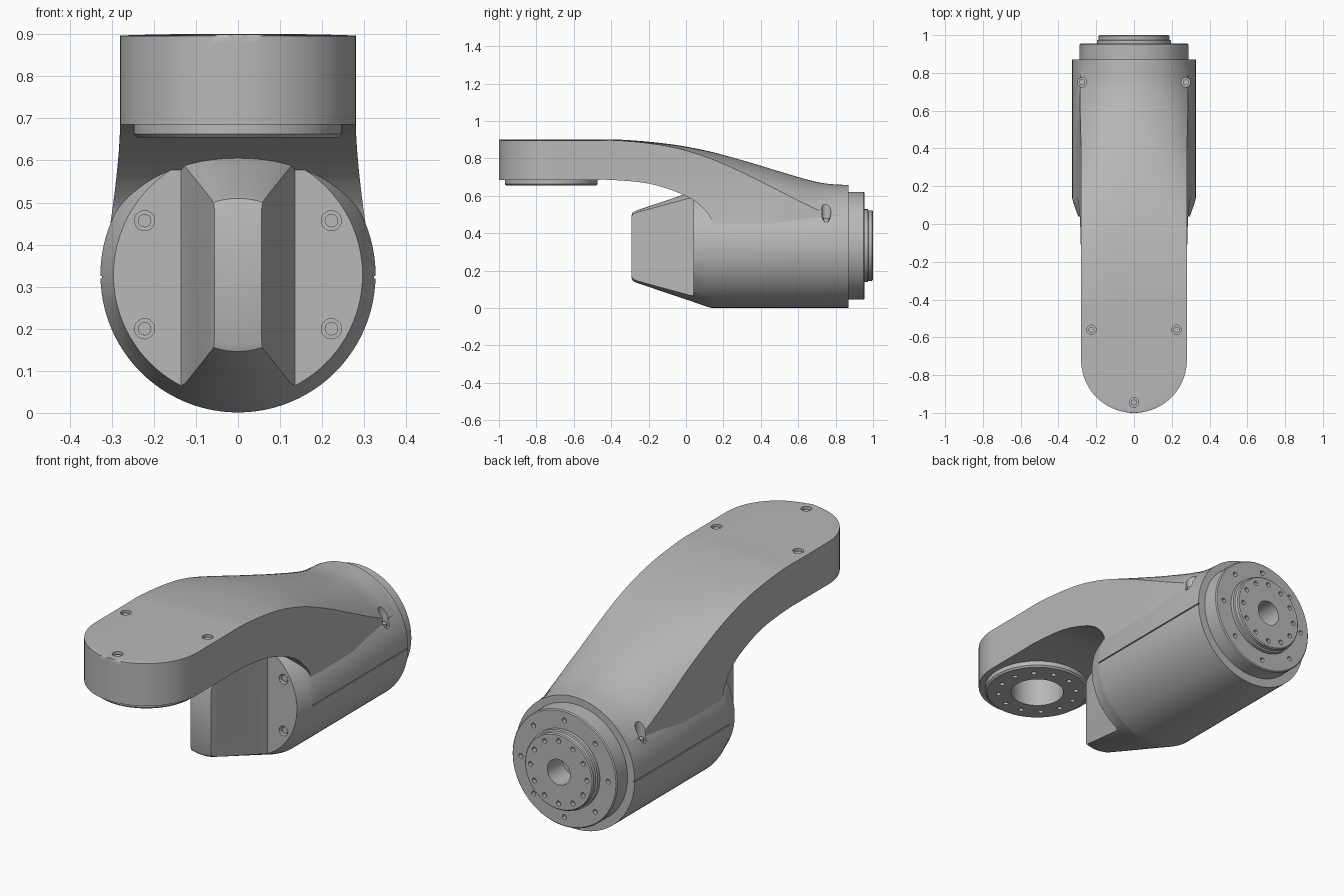
import bpy, bmesh, math
from mathutils import Matrix, Vector

if "Cube" in bpy.data.objects:
    bpy.data.objects.remove(bpy.data.objects["Cube"], do_unlink=True)

grey = bpy.data.materials.new("machined grey")
grey.use_nodes = True
grey.diffuse_color = (0.48, 0.48, 0.48, 1)
grey.node_tree.nodes["Principled BSDF"].inputs["Base Color"].default_value = grey.diffuse_color

CZ = 0.328        # height of the body axis
ARM_W = 0.28      # half width of the arm
PAD_Y = -0.72     # centre of the round arm end


def finish(bm, name):
    bmesh.ops.recalc_face_normals(bm, faces=bm.faces)
    mesh = bpy.data.meshes.new(name)
    bm.to_mesh(mesh)
    bm.free()
    mesh.materials.append(grey)
    ob = bpy.data.objects.new(name, mesh)
    bpy.context.collection.objects.link(ob)
    return ob


def bridge(bm, rings):
    """Skin a list of closed rings and cap both ends."""
    rings = [[bm.verts.new(p) for p in ring] for ring in rings]
    for a, b in zip(rings, rings[1:]):
        for i in range(len(a)):
            j = (i + 1) % len(a)
            bm.faces.new((a[i], a[j], b[j], b[i]))
    bm.faces.new(rings[0])
    bm.faces.new(rings[-1])


def lathe(bm, profile, centre, axis, n=96):
    """Solid of revolution; profile holds (radius, distance along axis)."""
    turn = Vector((0, 0, 1)).rotation_difference(Vector(axis)).to_matrix()
    angles = [2 * math.pi * i / n for i in range(n)]
    bridge(bm, [[Vector(centre) + turn @ Vector((r * math.cos(a), r * math.sin(a), d))
                 for a in angles] for r, d in profile])


def turned(name, profile, centre, axis):
    bm = bmesh.new()
    lathe(bm, profile, centre, axis)
    return finish(bm, name)


def pin(bm, centre, axis, radius, depth, n=20):
    """Short cylinder centred on a surface point."""
    lathe(bm, [(radius, -depth), (radius, depth)], centre, axis, n)


def cut(targets, cutter_bm):
    cutter = finish(cutter_bm, "cutter")
    cutter.hide_render = True
    for ob in targets:
        mod = ob.modifiers.new("cut", 'BOOLEAN')
        mod.operation, mod.solver, mod.object = 'DIFFERENCE', 'EXACT', cutter
        bpy.context.view_layer.objects.active = ob
        bpy.ops.object.modifier_apply(modifier=mod.name)
    bpy.data.objects.remove(cutter, do_unlink=True)


def curve(points, y):
    """Smooth interpolation through (y, value) points."""
    if y <= points[0][0]:
        return points[0][1]
    for i in range(len(points) - 1):
        (y0, v0), (y1, v1) = points[i], points[i + 1]
        if y <= y1:
            p, q = points[max(i - 1, 0)], points[min(i + 2, len(points) - 1)]
            m0 = (v1 - p[1]) / (y1 - p[0]) * (y1 - y0)
            m1 = (q[1] - v0) / (q[0] - y0) * (y1 - y0)
            s = (y - y0) / (y1 - y0)
            return (v0 * (1 + 2 * s) * (1 - s) ** 2 + m0 * s * (1 - s) ** 2
                    + v1 * s * s * (3 - 2 * s) + m1 * s * s * (s - 1))
    return points[-1][1]


# Arm: lofted from a flat round end into the crown of the body
crown = [(-.5, .9), (-.35, .9), (-.1, .878), (.1, .843), (.3, .79), (.5, .73),
         (.65, .686), (.75, .665), (.87, .657)]
edge = [(-.5, .896), (-.35, .895), (-.1, .865), (.1, .81), (.3, .725), (.5, .625),
        (.65, .55), (.75, .507), (.87, .49)]
under = [(-.5, .685), (-.4, .685), (-.2, .665), (-.05, .62), (.05, .57), (.12, .5),
         (.14, .46), (.155, .39), (.17, .335), (.87, .335)]


def arm_section(y):
    top, rim, low = curve(crown, y), curve(edge, y), curve(under, y)
    base = ARM_W
    if y < PAD_Y:
        base = math.sqrt(max(ARM_W ** 2 - (y - PAD_Y) ** 2, 0.0001))
    fade = min(max((.87 - y) / .4, 0), 1)

    def width(z):
        s = min(max((.685 - z) / .355, 0), 1)
        return base + .043 * s ** 1.5 * fade

    side = [low + (rim - low) * i / 12 for i in range(13)]
    half = [(width(z), z) for z in side]
    flat = math.sqrt(.325 ** 2 - ARM_W ** 2)
    for i in range(11, 0, -1):
        u = i / 12
        lift = (math.sqrt(.325 ** 2 - (u * ARM_W) ** 2) - flat) / (.325 - flat)
        half.append((width(rim) * u, rim + (top - rim) * lift))
    left = [(x, y, z) for x, z in half]
    return left + [(0, y, top)] + [(-x, y, z) for x, y, z in reversed(left)]


stations = [PAD_Y - ARM_W * math.cos(math.pi / 2 * i / 20) for i in range(20)]
stations += [PAD_Y + .04 * i for i in range(20)]
stations += [.06 + .01 * i for i in range(13)] + [.21 + .03 * i for i in range(23)]
bm = bmesh.new()
bridge(bm, [arm_section(y) for y in stations])
arm = finish(bm, "arm")

# Body: round housing with a cone nose
body = turned("body", [(.165, -.292), (.182, -.285), (.192, -.268), (.296, .04), (.322, .115),
                       (.327, .135), (.327, .87)], (0, 0, CZ), (0, 1, 0))

# Nose trimmed on both sides into a tapered fin, leaving a flat shoulder
bm = bmesh.new()
fin = [(.135, .04), (.125, .01), (.065, -.265), (.05, -.31), (.5, -.31), (.5, .04)]
for s in (1, -1):
    bridge(bm, [[(s * x, y, z) for x, y in fin] for z in (-.1, .9)])
cut([body], bm)

# Side seam grooves and shoulder screw recesses
shoulder = [(sx * .222, .04, z) for sx in (1, -1) for z in (.2, .457)]
bm = bmesh.new()
for s in (1, -1):
    bmesh.ops.create_cube(bm, size=1, matrix=Matrix.Translation((s * .327, .51, .322))
                          @ Matrix.Diagonal((.012, .78, .006, 1)))
for p in shoulder:
    pin(bm, p, (0, 1, 0), .024, .03)
cut([body], bm)

# Mounting pad under the arm end
pad = turned("mounting_pad", [(.24, .655), (.248, .663), (.248, .69)], (0, PAD_Y, 0), (0, 0, 1))
bm = bmesh.new()
lathe(bm, [(.125, .6), (.125, .8)], (0, PAD_Y, 0), (0, 0, 1), 64)
cut([arm, pad], bm)
bm = bmesh.new()
for i in range(12):
    a = math.pi * (i + .5) / 6
    pin(bm, (.185 * math.cos(a), PAD_Y + .185 * math.sin(a), .655), (0, 0, 1), .012, .02, 12)
cut([pad], bm)

# Screw recesses on top of the arm and over the shoulders of the body
top_screws = [(.225, -.56, .9), (-.225, -.56, .9), (0, -.945, .9)]
bm = bmesh.new()
for p in top_screws:
    pin(bm, p, (0, 0, 1), .025, .03)
for s in (1, -1):
    pin(bm, (s * .275, .75, .55), (0, 0, 1), .025, .09)
cut([arm, body], bm)

# Rear flange and hub with bolt circles and a centre bore
flange = turned("rear_flange", [(.288, .86), (.288, .95), (.283, .955)], (0, 0, .333), (0, 1, 0))
hub = turned("rear_hub", [(.195, .94), (.195, .972), (.188, .975), (.188, .995), (.183, 1.0)],
             (0, 0, .333), (0, 1, 0))
bm = bmesh.new()
lathe(bm, [(.063, .88), (.063, 1.1)], (0, 0, .333), (0, 1, 0), 48)
cut([flange, hub], bm)
for ob, count, ring, y in ((flange, 8, .24, .955), (hub, 12, .155, 1.0)):
    bm = bmesh.new()
    for i in range(count):
        a = 2 * math.pi * i / count
        pin(bm, (ring * math.cos(a), y, .333 + ring * math.sin(a)), (0, 1, 0), .012, .02, 12)
    cut([ob], bm)

# Screw heads inside the recesses
bm = bmesh.new()
for p in top_screws:
    pin(bm, Vector(p) - Vector((0, 0, .025)), (0, 0, 1), .016, .015, 16)
for p in shoulder:
    pin(bm, Vector(p) + Vector((0, .025, 0)), (0, 1, 0), .016, .015, 16)
for s in (1, -1):
    pin(bm, (s * .275, .75, .465), (0, 0, 1), .016, .015, 16)
screws = finish(bm, "screw_heads")

# Smooth curved faces, keep machined edges crisp
for ob in (arm, body, pad, flange, hub, screws):
    bpy.ops.object.select_all(action='DESELECT')
    ob.select_set(True)
    bpy.context.view_layer.objects.active = ob
    bpy.ops.object.shade_smooth_by_angle(angle=math.radians(28))
